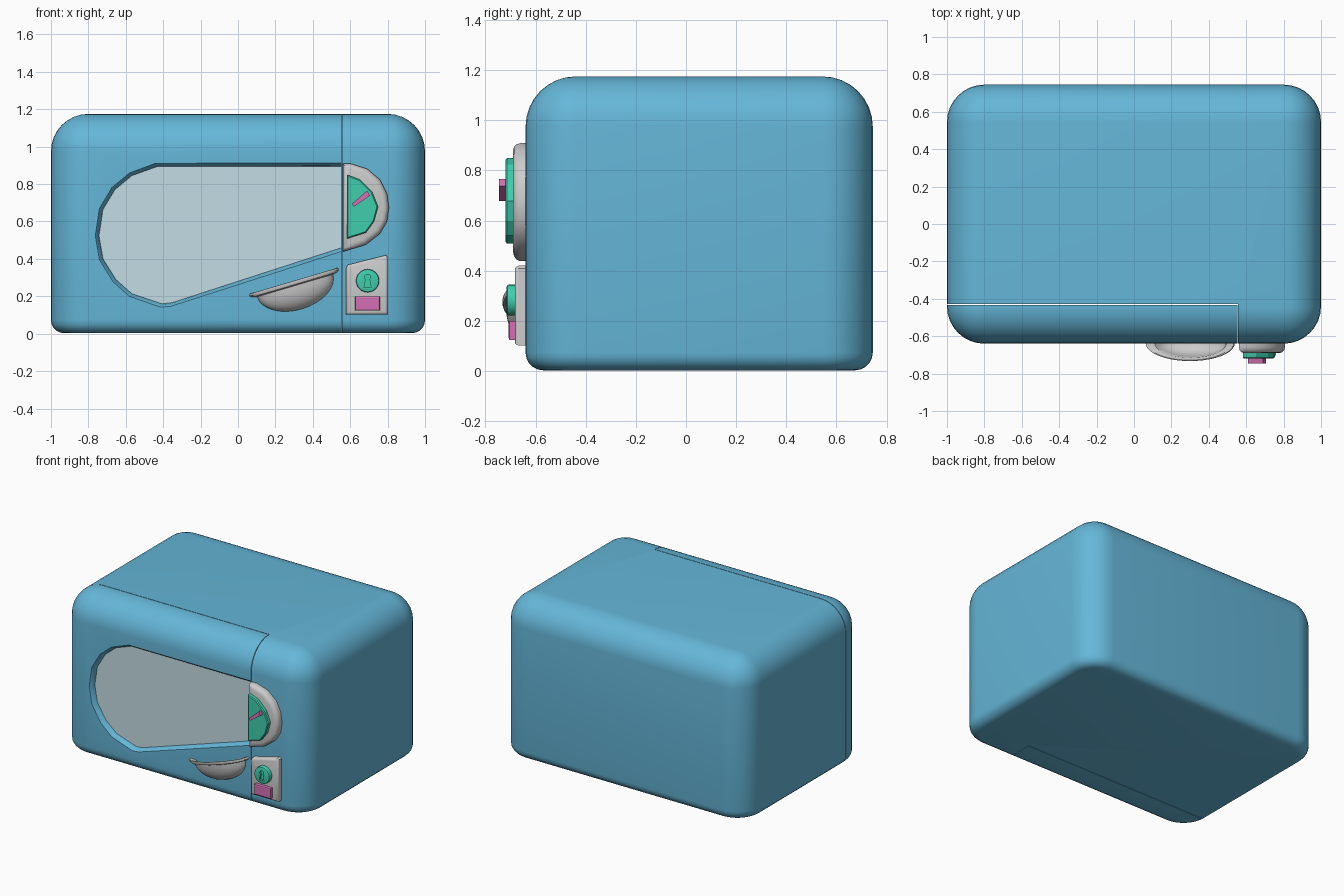
import bpy, bmesh, math
from math import sin, cos, pi
from mathutils import Matrix, Vector

if "Cube" in bpy.data.objects:
    bpy.data.objects.remove(bpy.data.objects["Cube"])

FRONT, BACK, TOP, R_BIG, R_BASE = -0.64, 0.745, 1.175, 0.2, 0.07
SEAM_X, SEAM_Y = 0.555, -0.43


def material(name, rgb):
    m = bpy.data.materials.new(name)
    m.diffuse_color = (*rgb, 1)
    m.use_nodes = True
    m.node_tree.nodes["Principled BSDF"].inputs["Base Color"].default_value = m.diffuse_color
    return m


BLUE = material("blue_enamel", (0.13, 0.47, 0.69))
GLASS = material("window_glass", (0.55, 0.72, 0.78))
TEAL = material("teal", (0.05, 0.62, 0.42))
PINK = material("pink", (0.65, 0.16, 0.45))


def add_object(name, bm, mat=None):
    bmesh.ops.recalc_face_normals(bm, faces=bm.faces)
    me = bpy.data.meshes.new(name)
    bm.to_mesh(me)
    bm.free()
    ob = bpy.data.objects.new(name, me)
    bpy.context.collection.objects.link(ob)
    if mat:
        me.materials.append(mat)
    return ob


def smooth(ob, angle=30):
    bpy.ops.object.select_all(action='DESELECT')
    ob.select_set(True)
    bpy.context.view_layer.objects.active = ob
    bpy.ops.object.shade_smooth_by_angle(angle=math.radians(angle))


def loft(rings, closed=True, caps=True):
    bm = bmesh.new()
    vs = [[bm.verts.new(p) for p in ring] for ring in rings]
    n = len(rings[0])
    for a, b in zip(vs, vs[1:]):
        for i in range(n if closed else n - 1):
            j = (i + 1) % n
            bm.faces.new((a[i], a[j], b[j], b[i]))
    if caps:
        bm.faces.new(vs[0])
        bm.faces.new(vs[-1])
    bmesh.ops.remove_doubles(bm, verts=bm.verts, dist=1e-5)
    return bm


def plate(name, outline, y0, y1, mat=None, bevel=0.0, segs=3):
    """Extrude an (x, z) outline from y0 to the front y1, rounding the front rim."""
    bm = loft([[(x, y, z) for x, z in outline] for y in (y0, y1)])
    if bevel:
        rim = [e for e in bm.edges if all(abs(v.co.y - y1) < 1e-5 for v in e.verts)]
        bmesh.ops.bevel(bm, geom=rim, offset=bevel, segments=segs, profile=0.5,
                        affect='EDGES', clamp_overlap=True)
    return add_object(name, bm, mat)


def box(name, lo, hi):
    return plate(name, [(lo[0], lo[2]), (hi[0], lo[2]), (hi[0], hi[2]), (lo[0], hi[2])],
                 hi[1], lo[1])


def cut(ob, cutter, op='DIFFERENCE'):
    mod = ob.modifiers.new("cut", 'BOOLEAN')
    mod.operation, mod.solver, mod.object = op, 'EXACT', cutter
    dg = bpy.context.evaluated_depsgraph_get()
    me = bpy.data.meshes.new_from_object(ob.evaluated_get(dg))
    ob.modifiers.clear()
    ob.data = me
    bpy.data.objects.remove(cutter)


def shell():
    """Rounded case: large radius on sides and top, small radius at the base."""
    def ring(inset, z, n=8):
        r = max(R_BIG - inset, 0)
        pts = []
        for k, (cx, cy) in enumerate([(1, BACK), (-1, BACK), (-1, FRONT), (1, FRONT)]):
            ox = cx - math.copysign(R_BIG, cx)
            oy = cy - math.copysign(R_BIG, cy)
            for i in range(n + 1):
                a = (k + i / n) * pi / 2
                pts.append((ox + r * cos(a), oy + r * sin(a), z))
        return pts
    rings = []
    for i in range(6):
        a = i / 5 * pi / 2
        rings.append(ring(R_BASE * (1 - sin(a)), 0.003 + R_BASE * (1 - cos(a))))
    for i in range(9):
        a = i / 8 * pi / 2
        rings.append(ring(R_BIG * (1 - cos(a)), TOP - R_BIG * (1 - sin(a))))
    bm = loft(rings, caps=False)
    for z in (0.003, TOP):
        bmesh.ops.contextual_create(bm, geom=[e for e in bm.edges if e.is_boundary and
                                              abs(e.verts[0].co.z - z) < 1e-4])
    return bm


# Case and full-height front door, separated by a thin seam
case = add_object("case", shell(), BLUE)
cut(case, box("c", (-1.2, -1, -0.2), (SEAM_X + .002, SEAM_Y + .002, 1.4)))
door = add_object("door", shell(), BLUE)
cut(door, box("c", (-1.2, -1, -0.2), (SEAM_X - .002, SEAM_Y - .002, 1.4)), 'INTERSECT')

# Window: teardrop recess with flared rim, running off the door's right edge
window = [(-.433, .893), (.553, .893), (.553, .46), (-.353, .166), (-.406, .16),
          (-.567, .214), (-.652, .289), (-.722, .401), (-.743, .524),
          (-.722, .663), (-.658, .77), (-.567, .845)]


def window_ring(grow, y, right):
    c = Vector((-.25, .53))
    out = []
    for x, z in window:
        if x > .5:
            out.append((right, y, z + (right - .553) * (.318 if z < .5 else 0)
                        + (grow if z > .5 else -grow)))
        else:
            p = Vector((x, z))
            p += (p - c).normalized() * grow
            out.append((p.x, y, p.y))
    return out


cut(door, add_object("c", loft([window_ring(0, -.6, .62), window_ring(.005, -.622, .62),
                                window_ring(.02, -.64, .62), window_ring(.02, -.7, .62)])))
plate("window", window, -.59, -.603, GLASS)
smooth(case)
smooth(door)

# Timer dial: D-shaped bezel, face and pointer
bezel = plate("dial_bezel", [(.561, .909), (.604, .909), (.69, .882), (.759, .824),
                             (.797, .749), (.807, .674), (.797, .6), (.759, .535),
                             (.684, .476), (.561, .438)], -.63, -.69, bevel=.03)
smooth(bezel, 35)
plate("dial_face", [(.583, .85), (.652, .824), (.717, .759), (.749, .679), (.727, .599),
                    (.684, .54), (.583, .508)], -.68, -.72, TEAL, .006, 1)
plate("dial_pointer", [(.61, .695), (.69, .765), (.706, .738), (.62, .679)],
      -.71, -.745, PINK)

# Lower control panel with keyhole knob and push button
panel = plate("control_panel", [(.578, .102), (.578, .35), (.585, .368), (.79, .42),
                                (.802, .41), (.802, .102)], -.63, -.683, bevel=.016)
smooth(panel, 35)
knob = plate("knob", [(.693 + .062 * cos(i * pi / 12), .283 + .062 * sin(i * pi / 12))
                      for i in range(24)], -.67, -.715, TEAL, .008, 2)
keyhole = [(.693 + .016 * cos(a), .302 + .016 * sin(a))
           for a in [(-50 + i * 28) * pi / 180 for i in range(11)]]
cut(knob, plate("c", keyhole + [(.674, .248), (.712, .248)], -.7, -.75))
smooth(knob)
plate("button", [(.626, .123), (.759, .123), (.759, .2), (.626, .2)],
      -.67, -.707, PINK, .008, 2)

# Cup handle: tilted half bowl with a flared lip, open at the top
profile = [(-.13 * cos(t), max(.212 * sin(t), .002)) for t in [i * pi / 16 for i in range(9)]]
profile += [(.006, .24), (.016, .249), (.026, .246), (.027, .235), (.012, .2)]
profile += [(-.105 * sin(t), max(.19 * cos(t), .002)) for t in [i * pi / 12 for i in range(1, 7)]]
tilt = Matrix.Translation((.305, 0, .257)) @ Matrix.Rotation(-math.atan2(.139, .47), 4, 'Y')
rings = [[tilt @ Vector((s * cos(i * pi / 20), -.637 - .385 * s * sin(i * pi / 20), v))
          for i in range(21)] for v, s in profile]
smooth(add_object("handle", loft(rings, closed=False, caps=False)), 40)
